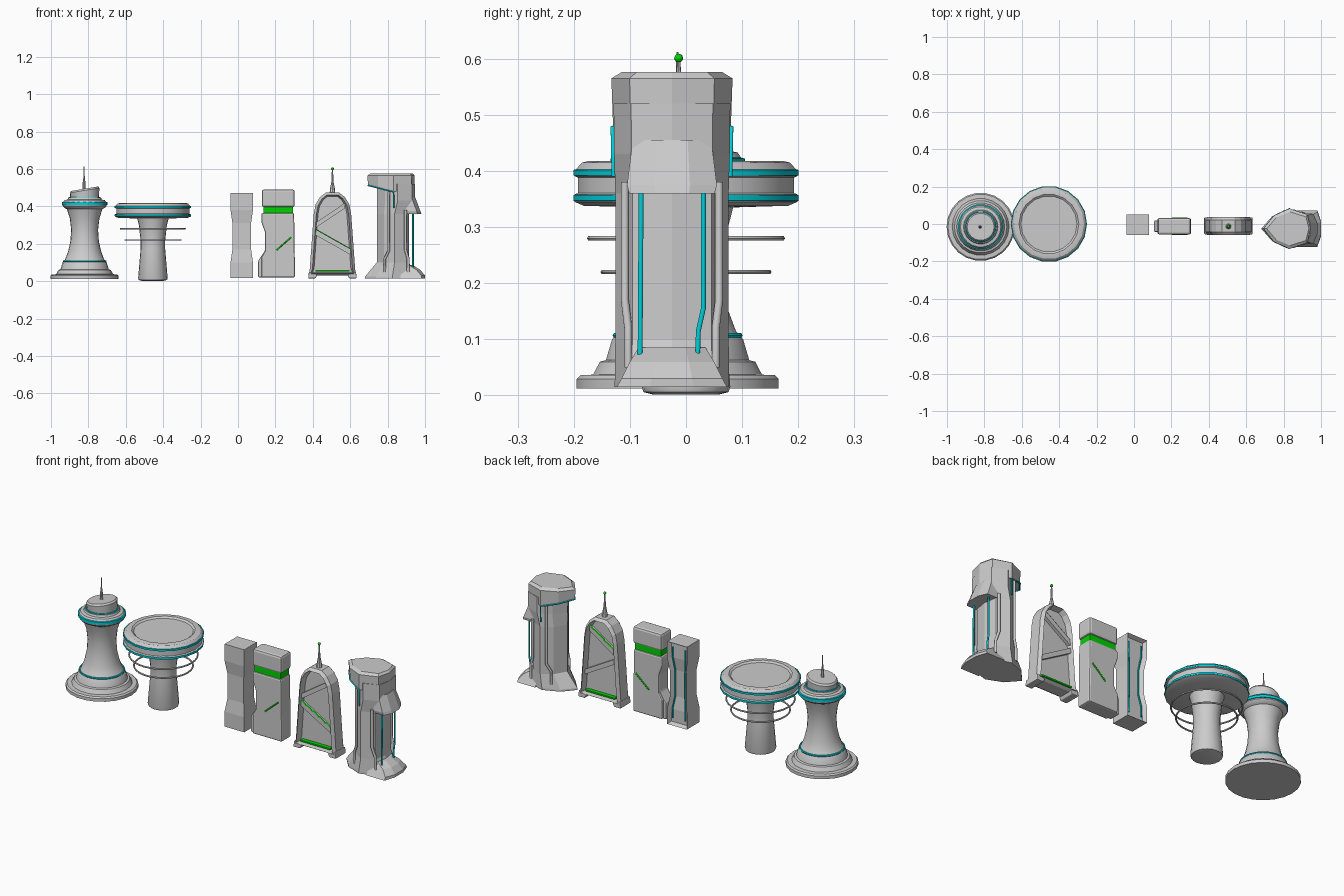
import bpy, bmesh
from math import cos, sin, pi, radians
from mathutils import Vector

if "Cube" in bpy.data.objects:
    bpy.data.objects.remove(bpy.data.objects["Cube"])


def colour(name, rgb):
    m = bpy.data.materials.new(name)
    m.diffuse_color = (*rgb, 1)
    m.use_nodes = True
    m.node_tree.nodes["Principled BSDF"].inputs["Base Color"].default_value = m.diffuse_color
    return m


CYAN = colour("cyan_glow", (0.0, 0.62, 0.7))
GREEN = colour("green_glow", (0.0, 0.65, 0.0))


def finish(name, bm, mat=None, smooth=False, bevel=0):
    bmesh.ops.recalc_face_normals(bm, faces=bm.faces)
    me = bpy.data.meshes.new(name)
    bm.to_mesh(me)
    bm.free()
    ob = bpy.data.objects.new(name, me)
    bpy.context.collection.objects.link(ob)
    if mat:
        me.materials.append(mat)
    if bevel:
        b = ob.modifiers.new("Bevel", 'BEVEL')
        b.width, b.segments, b.limit_method = bevel, 2, 'ANGLE'
    if smooth:
        bpy.context.view_layer.objects.active = ob
        bpy.ops.object.select_all(action='DESELECT')
        ob.select_set(True)
        bpy.ops.object.shade_smooth_by_angle(angle=radians(32))
    return ob


def loft(sections, cap=True, closed=False):
    """Skin a list of equal-length point loops."""
    bm = bmesh.new()
    rings = [[bm.verts.new(p) for p in s] for s in sections]
    n = len(rings[0])
    pairs = list(zip(rings, rings[1:])) + ([(rings[-1], rings[0])] if closed else [])
    for a, b in pairs:
        for i in range(n):
            j = (i + 1) % n
            bm.faces.new((a[i], a[j], b[j], b[i]))
    if cap and not closed:
        bm.faces.new(rings[0])
        bm.faces.new(rings[-1])
    bmesh.ops.recalc_face_normals(bm, faces=bm.faces)
    return bm


def circle(x, y, z, r, n, tilt=0):
    return [(x + r * cos(2*pi*i/n), y + r * sin(2*pi*i/n), z + tilt * cos(2*pi*i/n))
            for i in range(n)]


def lathe(name, x, y, profile, n=24, mat=None, closed=False):
    return finish(name, loft([circle(x, y, z, r, n) for r, z in profile], closed=closed),
                  mat, True)


def ring(name, x, y, z, r, t, n=24, mat=None):
    return lathe(name, x, y, [(r + t * cos(a * pi / 3), z + t * sin(a * pi / 3))
                              for a in range(6)], n, mat, True)


def prism(pts, y0, y1):
    return loft([[(x, y, z) for x, z in pts] for y in (y0, y1)])


def box(name, x0, x1, y0, y1, z0, z1, mat=None, bevel=0):
    return finish(name, prism([(x0, z0), (x1, z0), (x1, z1), (x0, z1)], y0, y1), mat, False, bevel)


def strip(name, pts, r, mat=None):
    cu = bpy.data.curves.new(name, 'CURVE')
    cu.dimensions, cu.bevel_depth, cu.bevel_resolution, cu.use_fill_caps = '3D', r, 1, True
    sp = cu.splines.new('POLY')
    sp.points.add(len(pts) - 1)
    for p, c in zip(sp.points, pts):
        p.co = (*c, 1)
    ob = bpy.data.objects.new(name, cu)
    bpy.context.collection.objects.link(ob)
    if mat:
        cu.materials.append(mat)
    bpy.context.view_layer.objects.active = ob
    bpy.ops.object.select_all(action='DESELECT')
    ob.select_set(True)
    bpy.ops.object.convert(target='MESH')


# Flared control tower
X, Y = -0.82, -0.015
lathe("flared_tower", X, Y, [
    (.182, .012), (.182, .029), (.175, .036), (.152, .037), (.14, .06), (.129, .063),
    (.118, .1), (.105, .115), (.088, .16), (.076, .215), (.072, .275), (.079, .335),
    (.095, .385), (.11, .393), (.117, .402), (.117, .42), (.108, .433), (.092, .436),
    (.088, .446)], 22)
ring("tower_base_light", X, Y, .107, .112, .005, 22, CYAN)
lathe("tower_rim_light", X, Y, [(.114, .406), (.121, .408), (.121, .422), (.114, .424)], 22, CYAN, True)
finish("tilted_cap", loft([circle(X, Y, .44, .076, 22), circle(X, Y, .485, .079, 22, .013),
                           circle(X, Y, .494, .072, 22, .012)]), None, True)
ring("cap_light", X, Y, .447, .08, .004, 22, CYAN)
lathe("tower_antenna", X - .003, Y, [(.009, .485), (.007, .53), (.004, .55), (.002, .612)], 8)

# Landing platform on a stem
X, Y = -0.455, 0
lathe("platform_stem", X, Y, [(.06, .002), (.076, .006), (.079, .015), (.066, .17), (.066, .22),
                              (.075, .3), (.088, .35)], 20)
lathe("platform_disk", X, Y, [
    (.085, .335), (.185, .338), (.202, .345), (.202, .358), (.195, .361), (.195, .388),
    (.202, .391), (.202, .4), (.188, .415), (.175, .418), (.16, .418), (.15, .41)], 18)
for z in (.352, .397):
    lathe("platform_light", X, Y, [(.196, z - .006), (.204, z - .005), (.204, z + .005),
                                   (.196, z + .006)], 18, CYAN, True)
for z, r in ((.28, .172), (.22, .148)):
    ring("hover_ring", X, Y, z, r, .0045, 32)

# Waisted pillar with a recessed back
secs = []
for z, h, yb in ((.017, .06, .05), (.1, .06, .05), (.17, .05, .04), (.31, .05, .04),
                 (.38, .06, .05), (.472, .06, .05)):
    yf = -.06 if h > .055 else -.05
    secs.append([(.02 - h, yf, z), (.02 + h, yf, z), (.02 + h, yb, z), (.02 - h, yb, z)])
bm = loft(secs)
back = [f for f in bm.faces if f.normal.y > .8]
bmesh.ops.inset_region(bm, faces=back, thickness=.014, depth=-.022)
finish("waisted_pillar", bm)
for s in (-1, 1):
    strip("pillar_light", [(.02 + s * a, y, z) for a, y, z in
          ((.038, .031, .05), (.038, .031, .11), (.029, .022, .17), (.029, .022, .31),
           (.038, .031, .38), (.038, .031, .44))], .004, CYAN)

# Notched pillar with a head block
finish("notched_body", prism([(.125, .02), (.305, .02), (.3, .364), (.125, .364), (.125, .315),
                              (.145, .26), (.145, .16), (.125, .125)], -.055, .03), None, False, .008)
finish("notched_foot", prism([(.108, .02), (.2, .02), (.2, .2), (.15, .185), (.142, .16),
                              (.108, .11)], -.043, .019), None, False, .006)
box("neck_band", .136, .294, -.049, .024, .355, .4, GREEN)
box("head_block", .127, .303, -.057, .033, .395, .49, None, .012)
for y in (-.056, .031):
    strip("slash_light", [(.205, y, .165), (.285, y, .235)], .004, GREEN)

# Arched monolith: outline, raised rim and sunken panel on both faces
X, Y = .505, -.01
half = [(.124, .03), (.121, .07), (.1, .36), (.09, .41), (.066, .45), (.035, .474)]
bm = prism([(X + x, z) for x, z in half] + [(X - x, z) for x, z in reversed(half)], Y - .032, Y + .032)
for s in (-1, 1):
    f = [f for f in bm.faces if f.normal.y * s > .9]
    bmesh.ops.inset_region(bm, faces=f, thickness=.014, depth=.016)
    bmesh.ops.inset_region(bm, faces=f, thickness=.009, depth=-.032)
finish("arch_frame", bm)
for s in (-1, 1):
    finish("arch_foot", prism([(X + s * .13, .015), (X + s * .09, .015), (X + s * .08, .034),
                               (X + s * .126, .05)], Y - .045, Y + .045), None, False, .004)
    box("panel_sill_light", X - .09, X + .09, Y + s * .026 - .012, Y + s * .026 + .012, .052, .06, GREEN)
for a, b in (((-.088, .3), (.068, .405)), ((-.09, .26), (.096, .155))):
    finish("diagonal_bar", prism([(X + a[0], a[1] - .014), (X + b[0], b[1] - .014),
                                  (X + b[0], b[1] + .014), (X + a[0], a[1] + .014)], Y - .034, Y + .034))
    s = 1 if b[1] > a[1] else -1
    strip("bar_light", [(X + a[0], Y + s * .03, a[1] + .015), (X + b[0], Y + s * .03, b[1] + .015)],
          .004, GREEN)
lathe("arch_spire", X, Y - .003, [(.016, .465), (.012, .5), (.006, .53), (.003, .6)], 8)
bm = bmesh.new()
bmesh.ops.create_icosphere(bm, subdivisions=2, radius=.008)
bmesh.ops.translate(bm, verts=bm.verts, vec=Vector((X, Y - .003, .601)))
finish("spire_tip", bm, GREEN, True)

# Large faceted tower
C = -.025


def facet(x0, x1, hw, z, slant=None):
    w = x1 - x0
    pts = [(x0, 0), (x0 + .22*w, -.65), (x0 + .55*w, -1), (x0 + .93*w, -.7),
           (x1, 0), (x0 + .93*w, .7), (x0 + .55*w, 1), (x0 + .22*w, .65)]
    return [(x, C + y * hw, slant(x) if slant else z) for x, y in pts]


finish("tower_shaft", loft([facet(.68, .945, .102, .015), facet(.68, .945, .102, .025),
                            facet(.742, .915, .101, .1), facet(.742, .915, .101, .36),
                            facet(.742, .945, .103, .43), facet(.742, .945, .104, .52)]))


def lip(x):
    return max(.48, .515 - (x - .695) * .26)


finish("tower_head", loft([facet(.695, .943, .105, 0, lip), facet(.692, .945, .108, .565),
                           facet(.71, .935, .09, .576)]))


def wedge(name, rows):
    finish(name, loft([[(.87, C - w, z), (x - .02, C - w, z), (x, C - w * .4, z),
                        (x, C + w * .4, z), (x - .02, C + w, z), (.87, C + w, z)]
                       for x, w, z in rows]))


wedge("visor", ((.98, .076, .36), (.975, .08, .375), (.945, .07, .455)))
wedge("toe_plate", ((1.0, .098, .015), (1.0, .09, .03), (.975, .075, .06), (.935, .06, .085)))

# Conduits and lights beneath the visor and lip
strip("visor_light_left", [(.935, -.082, .045), (.935, -.08, .36)], .005, CYAN)
strip("visor_light_right", [(.935, .02, .045), (.935, .022, .115), (.935, .031, .155),
                            (.935, .031, .36)], .005, CYAN)
for s in (-1, 1):
    strip("lip_light", [(.695, C, .512), (.75, C + s * .069, .498), (.832, C + s * .106, .477),
                        (.832, C + s * .104, .39)], .004, CYAN)
    strip("side_conduit", [(.785, C + s * .08, .05), (.785, C + s * .08, .12),
                           (.805, C + s * .092, .16), (.805, C + s * .092, .48)], .007)
    strip("rear_conduit", [(.91, C + s * .078, .05), (.91, C + s * .078, .12),
                           (.895, C + s * .084, .17), (.895, C + s * .084, .38)], .008)
